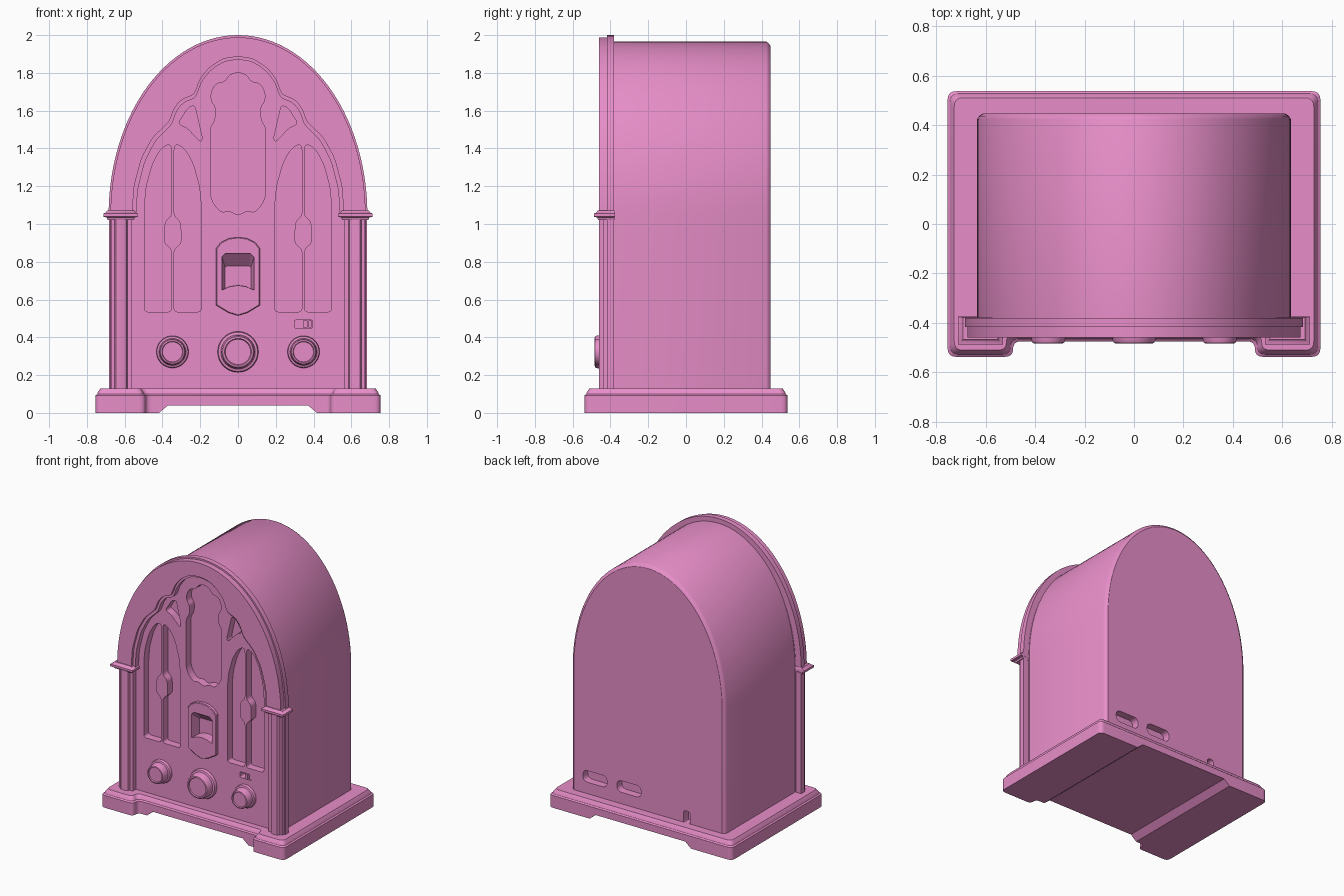
import bpy, bmesh, math
from mathutils import Vector

if "Cube" in bpy.data.objects:
    bpy.data.objects.remove(bpy.data.objects["Cube"])

mat = bpy.data.materials.new("pink")
mat.diffuse_color = (0.8, 0.27, 0.58, 1)
mat.use_nodes = True
mat.node_tree.nodes["Principled BSDF"].inputs["Base Color"].default_value = mat.diffuse_color


def add_loft(bm, rings):
    loops = [[bm.verts.new(p) for p in r] for r in rings]
    n = len(loops[0])
    for a, b in zip(loops, loops[1:]):
        for i in range(n):
            bm.faces.new((a[i], a[(i + 1) % n], b[(i + 1) % n], b[i]))
    bm.faces.new(loops[0])
    bm.faces.new(loops[-1])


def make(name, *lofts):
    bm = bmesh.new()
    for rings in lofts:
        add_loft(bm, rings)
    bmesh.ops.recalc_face_normals(bm, faces=bm.faces)
    me = bpy.data.meshes.new(name)
    bm.to_mesh(me)
    bm.free()
    me.materials.append(mat)
    ob = bpy.data.objects.new(name, me)
    bpy.context.collection.objects.link(ob)
    return ob


def xz(pts, y):
    return [(x, y, z) for x, z in pts]


def xy(pts, z):
    return [(x, y, z) for x, y in pts]


def prism(pts, y0, y1):
    return [xz(pts, y0), xz(pts, y1)]


def box(x0, x1, y0, y1, z0, z1):
    return prism([(x0, z0), (x1, z0), (x1, z1), (x0, z1)], y0, y1)


def flip(pts):
    return [(-x, z) for x, z in pts]


def mirrored(half):
    return half + [(-x, z) for x, z in reversed(half) if x > 0]


def rounded(pts, r, seg=5):
    # fillet every corner of a closed outline
    out, n = [], len(pts)
    for i in range(n):
        p, a, b = Vector(pts[i]), Vector(pts[i - 1]), Vector(pts[(i + 1) % n])
        s = p + (a - p).normalized() * min(r, (a - p).length * 0.48)
        e = p + (b - p).normalized() * min(r, (b - p).length * 0.48)
        for k in range(seg + 1):
            t = k / seg
            out.append(tuple(s * (1 - t) ** 2 + p * 2 * t * (1 - t) + e * t * t))
    return out


def arch(a, b, z0, zc=1.05, n=56):
    curve = [(a * math.cos(math.pi * i / n), zc + b * math.sin(math.pi * i / n)) for i in range(n + 1)]
    return [(a, z0)] + curve + [(-a, z0)]


def cut(ob, *lofts):
    tool = make("cutter", *lofts)
    tool.hide_render = True
    m = ob.modifiers.new("cut", 'BOOLEAN')
    m.operation, m.solver, m.object = 'DIFFERENCE', 'EXACT', tool
    bpy.context.view_layer.objects.active = ob
    bpy.ops.object.modifier_apply(modifier=m.name)
    bpy.data.objects.remove(tool)


# Base plinth with front lugs and an underside channel
def footprint(i):
    half = [(0.755 - i, 0.538 - i), (0.755 - i, -0.538 + i), (0.49 + i, -0.538 + i), (0.49 + i, -0.475 + i)]
    return rounded(half + [(-x, y) for x, y in reversed(half)], 0.035)


base = make("base", [xy(footprint(i), z) for i, z in
                     ((0, 0), (0, 0.092), (0.01, 0.1), (0.012, 0.108), (0.027, 0.13))])
cut(base, prism([(-0.43, -0.01), (0.43, -0.01), (0.37, 0.04), (-0.37, 0.04)], -0.7, 0.7))


# Outlines of the grille openings, dial window and switch slot
def slot(x, z, w, h, r):
    return rounded([(x - w, z - h), (x + w, z - h), (x + w, z + h), (x - w, z + h)], r)


outer_slot = rounded([(0.495, 0.535), (0.495, 1.1), (0.485, 1.2), (0.455, 1.31), (0.42, 1.38), (0.385, 1.415),
                      (0.36, 1.42), (0.352, 1.40), (0.352, 1.045), (0.388, 1.01), (0.392, 0.9), (0.352, 0.865),
                      (0.352, 0.535)], 0.02)
inner_slot = [(0.69 - x, z) for x, z in outer_slot]
petal = rounded([(0.318, 1.53), (0.265, 1.615), (0.23, 1.63), (0.188, 1.45), (0.2, 1.435), (0.27, 1.51)], 0.022)
centre = rounded(mirrored([(0, 1.045), (0.05, 1.072), (0.085, 1.06), (0.125, 1.10), (0.146, 1.15), (0.146, 1.51),
                           (0.12, 1.55), (0.118, 1.62), (0.142, 1.65), (0.142, 1.70), (0.115, 1.745),
                           (0.07, 1.75), (0.045, 1.79), (0, 1.803)]), 0.022)
window = [(0.085, 0.65), (0.085, 0.825), (0.065, 0.845), (-0.065, 0.845), (-0.085, 0.825), (-0.085, 0.65),
          (-0.045, 0.668), (0, 0.675), (0.045, 0.668)]
glass = [(0.068, 0.66), (0.068, 0.77), (0.06, 0.778), (-0.06, 0.778), (-0.068, 0.77), (-0.068, 0.66),
         (-0.035, 0.672), (0, 0.677), (0.035, 0.672)]
holes = [centre, window, slot(0.347, 0.47, 0.048, 0.021, 0.008)]
for s in (outer_slot, inner_slot, petal):
    holes += [s, flip(s)]

# Cabinet shell with softened back edge, front pockets and rear openings
body = make("cabinet", [xz(arch(0.635, 0.915, 0.125), -0.38), xz(arch(0.635, 0.915, 0.125), 0.425),
                        xz(arch(0.628, 0.908, 0.125), 0.437), xz(arch(0.612, 0.892, 0.125), 0.448)])
cut(body, *[prism(h, -0.5, -0.345) for h in holes],
    prism(slot(0.438, 0.258, 0.1, 0.043, 0.043), 0.39, 0.5),
    prism(slot(0.157, 0.258, 0.1, 0.043, 0.043), 0.39, 0.5),
    prism(slot(-0.32, 0.17, 0.028, 0.05, 0.028), 0.39, 0.5))

# Front panel with grille openings
panel = make("front_panel", prism(arch(0.64, 0.90, 0.125), -0.403, -0.378))
cut(panel, *[prism(h, -0.6, -0.3) for h in holes])

# Stepped arch frame with a scalloped inner edge
scallop = [(0.56, 0.0), (0.56, 1.05), (0.55, 1.2), (0.51, 1.35), (0.45, 1.46), (0.375, 1.53), (0.36, 1.55),
           (0.34, 1.61), (0.30, 1.66), (0.24, 1.68), (0.225, 1.70), (0.20, 1.77), (0.15, 1.83),
           (0.08, 1.875), (0, 1.887)]
scallop_in = [(x * 0.965, z - 0.016) for x, z in scallop]
for name, prof, a, b, y0, y1 in (("frame_back_trim", scallop, 0.685, 0.95, -0.418, -0.38),
                                 ("frame_front", scallop, 0.675, 0.938, -0.46, -0.41),
                                 ("frame_inner_step", scallop_in, 0.65, 0.91, -0.442, -0.39)):
    ob = make(name, prism(arch(a, b, 1.04), y0, y1))
    cut(ob, prism(rounded(mirrored(prof), 0.03), -0.6, -0.3))

# Pilasters and capitals
pil = [(0.56, -0.38), (0.56, -0.44), (0.585, -0.44), (0.59, -0.452), (0.603, -0.46), (0.645, -0.46),
       (0.652, -0.452), (0.655, -0.44), (0.672, -0.44), (0.676, -0.418), (0.684, -0.418), (0.684, -0.38)]
for side, s in (("left", -1), ("right", 1)):
    shape = [(s * x, y) for x, y in pil]
    make(side + "_pilaster", [xy(shape, 0.12), xy(shape, 1.05)])
    layers = []
    for i, z in ((0.022, 1.022), (0.018, 1.034), (0, 1.039), (0, 1.055), (0.012, 1.06), (0.02, 1.071)):
        x0, x1, y0, y1 = 0.53 + i, 0.713 - i, -0.488 + i, -0.375 - i * 0.2
        layers.append(xy([(s * x0, y0), (s * x1, y0), (s * x1, y1), (s * x0, y1)], z))
    make(side + "_capital", layers)

# Dial escutcheon with sloped window
plate = mirrored([(0, 0.515), (0.05, 0.53), (0.117, 0.57), (0.117, 0.87), (0.092, 0.902), (0.05, 0.924), (0, 0.93)])
esc = make("dial_plate", [xz(plate, -0.395), xz(plate, -0.424),
                          xz([(x * 0.96, 0.72 + (z - 0.72) * 0.98) for x, z in plate], -0.428)])
cut(esc, prism(window, -0.6, -0.3))
reveal = make("dial_window", [xz(window, -0.42), xz(glass, -0.355)])
bm = bmesh.new()
bm.from_mesh(reveal.data)
bm.faces.ensure_lookup_table()
bmesh.ops.delete(bm, geom=[bm.faces[-2]], context='FACES_ONLY')
bmesh.ops.reverse_faces(bm, faces=bm.faces)
bm.to_mesh(reveal.data)
bm.free()

# Knobs
for name, kx, kz, r in (("left_knob", -0.347, 0.323, 0.085), ("tuning_knob", 0, 0.323, 0.108),
                        ("right_knob", 0.347, 0.323, 0.085)):
    make(name, [[(kx + r * f * math.cos(math.tau * i / 40), y, kz + r * f * math.sin(math.tau * i / 40))
                 for i in range(40)] for f, y in
                ((1, -0.395), (1, -0.415), (0.96, -0.424), (0.84, -0.428), (0.8, -0.472), (0.75, -0.482),
                 (0.66, -0.484), (0.62, -0.476))])

# Small slide switch
make("switch", box(0.345, 0.367, -0.412, -0.34, 0.451, 0.489), box(0.372, 0.39, -0.398, -0.34, 0.452, 0.488))

for ob in bpy.data.objects:
    ob.select_set(True)
bpy.context.view_layer.objects.active = body
bpy.ops.object.shade_smooth_by_angle(angle=math.radians(32))
